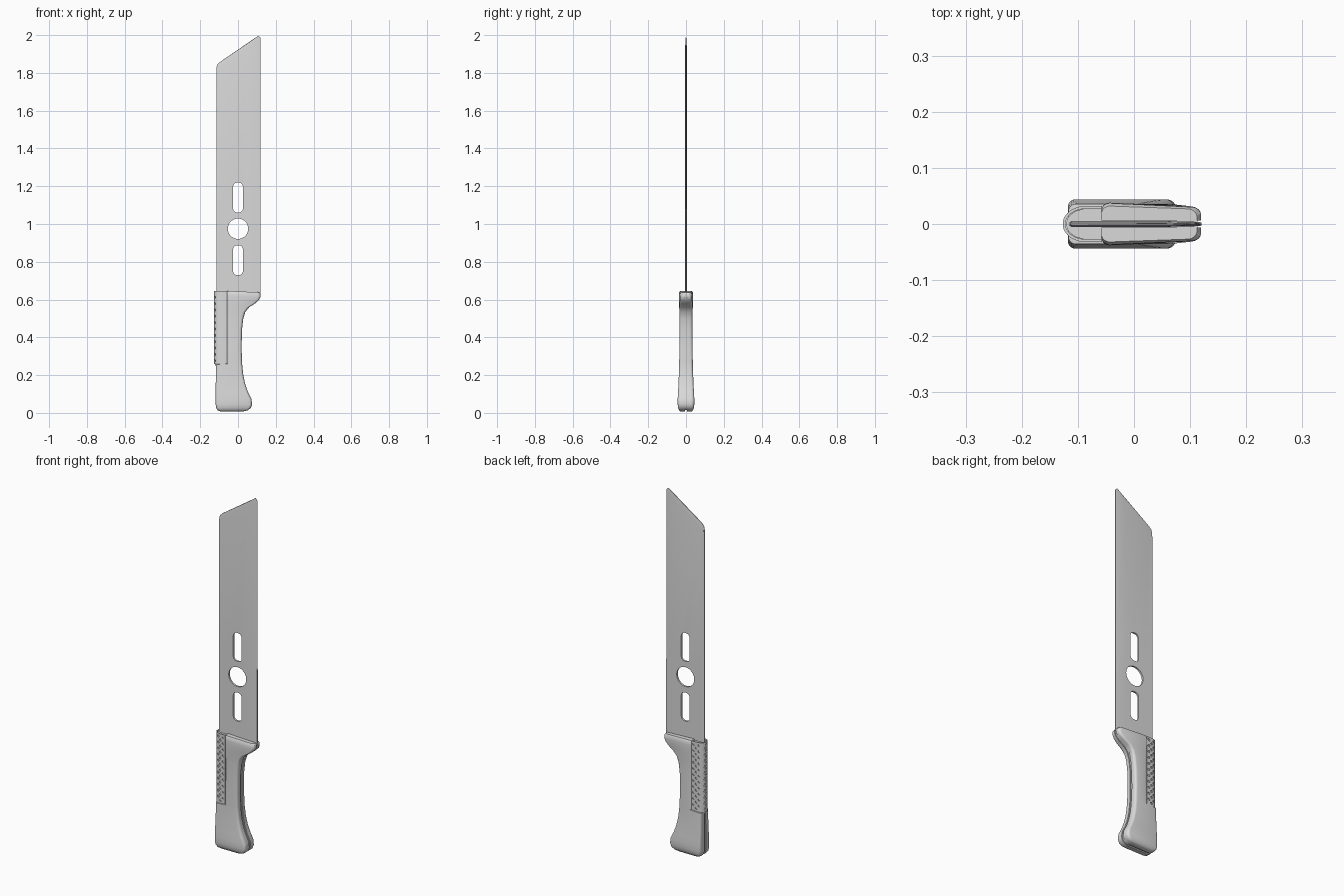
import bpy, bmesh, math
from mathutils import Matrix, Vector

if "Cube" in bpy.data.objects:
    bpy.data.objects.remove(bpy.data.objects["Cube"], do_unlink=True)

steel = bpy.data.materials.new("light_grey")
steel.use_nodes = True
steel.diffuse_color = (0.7, 0.7, 0.7, 1)
steel.node_tree.nodes["Principled BSDF"].inputs["Base Color"].default_value = (0.7, 0.7, 0.7, 1)


def add_object(name, bm):
    bmesh.ops.remove_doubles(bm, verts=bm.verts, dist=1e-5)
    bmesh.ops.recalc_face_normals(bm, faces=bm.faces)
    mesh = bpy.data.meshes.new(name)
    bm.to_mesh(mesh)
    bm.free()
    mesh.materials.append(steel)
    obj = bpy.data.objects.new(name, mesh)
    bpy.context.collection.objects.link(obj)
    return obj


def smooth(obj, degrees=35):
    bpy.ops.object.select_all(action='DESELECT')
    obj.select_set(True)
    bpy.context.view_layer.objects.active = obj
    bpy.ops.object.shade_smooth_by_angle(angle=math.radians(degrees))


def loft(name, rings):
    """Closed solid through a stack of equal-length rings."""
    bm = bmesh.new()
    rows = [[bm.verts.new(p) for p in ring] for ring in rings]
    n = len(rows[0])
    for low, high in zip(rows, rows[1:]):
        for i in range(n):
            j = (i + 1) % n
            bm.faces.new((low[i], low[j], high[j], high[i]))
    bm.faces.new(rows[0])
    bm.faces.new(rows[-1])
    return add_object(name, bm)


def cut(obj, cutter):
    mod = obj.modifiers.new("cut", 'BOOLEAN')
    mod.operation, mod.solver, mod.object = 'DIFFERENCE', 'EXACT', cutter
    dg = bpy.context.evaluated_depsgraph_get()
    obj.data = bpy.data.meshes.new_from_object(obj.evaluated_get(dg))
    obj.modifiers.clear()
    bpy.data.objects.remove(cutter, do_unlink=True)


# Blade: flat plate with a ground edge and a slanted tip
columns = [(-0.115, 1.822), (-0.111, 1.842), (-0.095, 1.858), (0.06, 1.962), (0.108, 1.997), (0.12, 1.985)]
half_y = [0.003, 0.005, 0.005, 0.005, 0.004, 0.003]
ground_y = [0.003, 0.005, 0.005, 0.005, 0.0022, 0.001]


def blade_ring(z, thickness, top_offset=None, scale=1):
    pts = []
    for (x, top), t in zip(columns, thickness):
        pts.append((x, t * scale, z if top_offset is None else top - top_offset))
    return [(x, -y, h) for x, y, h in pts] + pts[::-1]


blade = loft("blade", [
    blade_ring(0.625, half_y), blade_ring(1.02, half_y), blade_ring(1.09, ground_y),
    blade_ring(0, ground_y, 0.03), blade_ring(0, ground_y, 0, 0.3)])

# Round hole and two slots through the blade
bm = bmesh.new()
turn = Matrix.Rotation(math.pi / 2, 4, 'X')
bmesh.ops.create_cone(bm, cap_ends=True, segments=40, radius1=0.054, radius2=0.054, depth=0.1,
                      matrix=Matrix.Translation((0, 0, 0.975)) @ turn)
for z in (0.808, 1.14):
    outline = []
    for sx, sz, start in ((1, 1, 0), (-1, 1, 1), (-1, -1, 2), (1, -1, 3)):
        for k in range(6):
            a = (start + k / 5) * math.pi / 2
            outline.append((sx * 0.004 + 0.022 * math.cos(a), sz * 0.057 + 0.022 * math.sin(a) + z))
    front = [bm.verts.new((x, -0.05, h)) for x, h in outline]
    face = bm.faces.new(front)
    moved = bmesh.ops.extrude_face_region(bm, geom=[face], use_keep_orig=True)
    bmesh.ops.translate(bm, vec=(0, 0.1, 0),
                        verts=[v for v in moved["geom"] if isinstance(v, bmesh.types.BMVert)])
cut(blade, add_object("blade_cutter", bm))
smooth(blade, 20)

# Handle sections: height, spine x, finger side x, half thickness
sections = [
    (0.008, -0.095, 0.030, 0.030), (0.014, -0.108, 0.052, 0.037), (0.026, -0.116, 0.068, 0.042),
    (0.045, -0.118, 0.075, 0.044), (0.075, -0.118, 0.071, 0.044), (0.11, -0.118, 0.053, 0.042),
    (0.15, -0.118, 0.039, 0.040), (0.20, -0.117, 0.028, 0.038), (0.257, -0.117, 0.022, 0.036),
    (0.261, -0.058, 0.022, 0.036), (0.34, -0.058, 0.019, 0.035), (0.44, -0.058, 0.021, 0.034),
    (0.50, -0.058, 0.028, 0.034), (0.535, -0.058, 0.039, 0.035), (0.56, -0.058, 0.060, 0.036),
    (0.58, -0.058, 0.092, 0.037), (0.60, -0.058, 0.113, 0.038), (0.62, -0.058, 0.119, 0.038),
    (0.637, -0.058, 0.119, 0.037), (0.645, -0.058, 0.112, 0.032)]


def scale_ring(z, xl, xr, t, side):
    """Half handle slice: flat against the tang, rounded outside."""
    r = 0.014
    pts = [(xl, 0.006)]
    for cx, start in ((xl + r, math.pi), (xr - r, math.pi / 2)):
        for k in range(6):
            a = start - k / 5 * math.pi / 2
            pts.append((cx + r * math.cos(a), t - r + r * math.sin(a)))
    pts.append((xr, 0.006))
    ring = []
    for x, y in pts:
        taper = 1 - 0.25 * max(0, (x - 0.06) / 0.06)
        drop = 0.06 * max(0, x) if z > 0.61 else 0
        ring.append((x, side * max(0.006, y * taper), z - drop))
    return ring


for label, side in (("front", -1), ("back", 1)):
    smooth(loft(label + "_handle_scale", [scale_ring(*s, side) for s in sections]), 40)

# Tang: steel core set slightly back between the scales
tang_rings = []
for z, xl, xr, t in sections[1:-1]:
    xl = max(xl, -0.118) + 0.005 if z < 0.26 else -0.112
    tang_rings.append([(xl, -0.0065, z), (xr - 0.006, -0.0065, z),
                       (xr - 0.006, 0.0065, z), (xl, 0.0065, z)])
smooth(loft("tang", tang_rings), 40)


# Grip: rounded spine filler under a perforated wrap
def u_shape(a, b):
    arc = [(-0.087 - a * math.sin(k / 20 * math.pi), b * math.cos(k / 20 * math.pi)) for k in range(21)]
    return [(-0.057, b)] + arc + [(-0.057, -b)]


def at_height(pts, z):
    return [(x, y, z) for x, y in pts]


filler = u_shape(0.034, 0.0265)
smooth(loft("grip_filler", [at_height(filler, z) for z in (0.25, 0.638)]))

wrap_outline = u_shape(0.040, 0.032) + u_shape(0.035, 0.027)[::-1]
wrap = loft("grip_wrap", [at_height(wrap_outline, z) for z in (0.258, 0.645)])

bm = bmesh.new()


def punch(point, axis, depth):
    rot = Vector((0, 0, 1)).rotation_difference(Vector(axis)).to_matrix().to_4x4()
    bmesh.ops.create_cone(bm, cap_ends=True, segments=8, radius1=0.0065, radius2=0.0065,
                          depth=depth, matrix=Matrix.Translation(point) @ rot)


for row in range(22):
    z = 0.276 + row * 0.0168
    for x in ((-0.069, -0.101) if row % 2 else (-0.085,)):
        punch((x, 0, z), (0, 1, 0), 0.12)
    for y in ((0,) if row % 2 else (-0.013, 0.013)):
        punch((-0.125, y, z), (1, 0, 0), 0.024)
cut(wrap, add_object("grip_cutter", bm))
smooth(wrap, 30)
